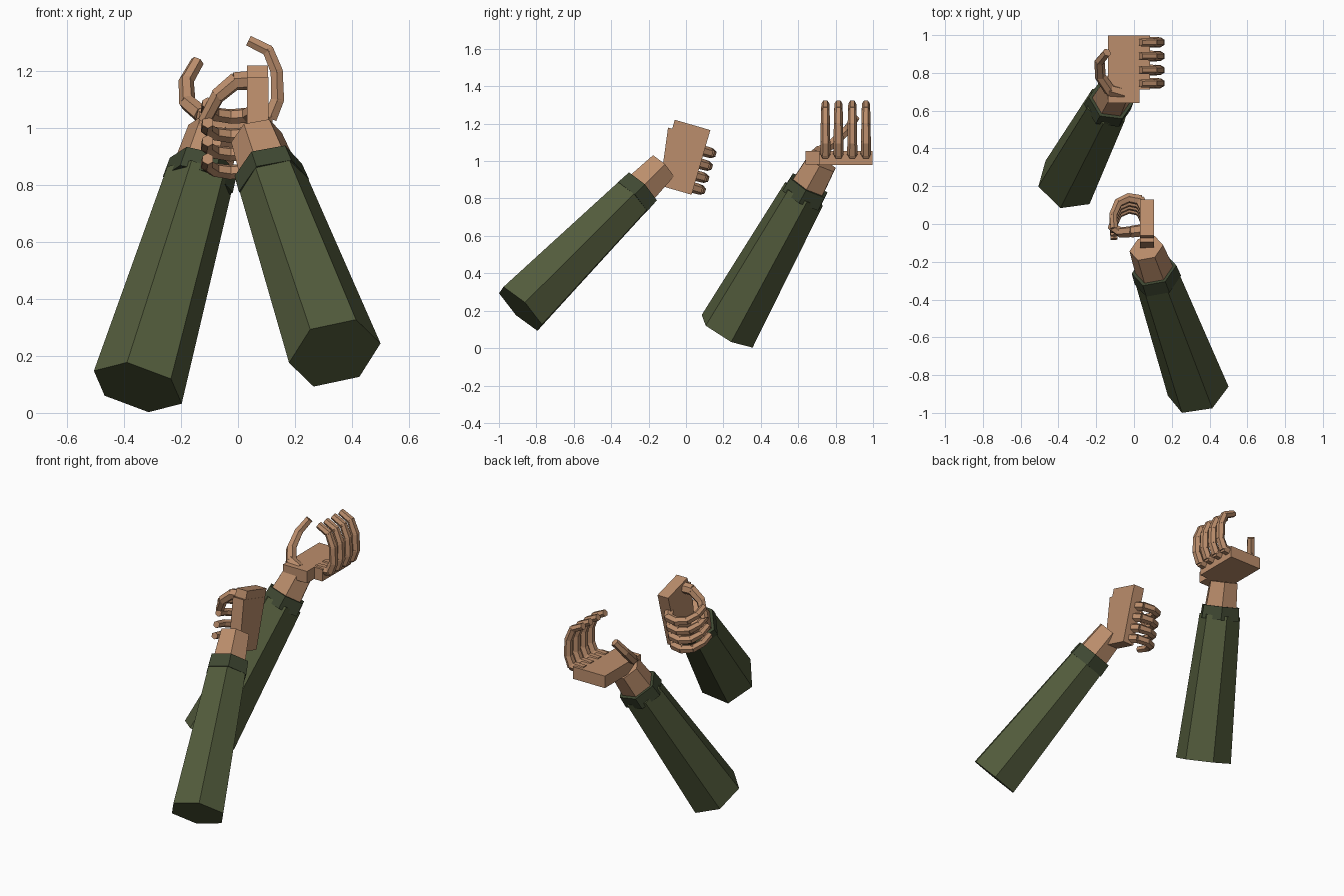
import bpy, bmesh, math
from mathutils import Vector as V

if "Cube" in bpy.data.objects:
    bpy.data.objects.remove(bpy.data.objects["Cube"])


def material(name, color):
    m = bpy.data.materials.new(name)
    m.diffuse_color = (*color, 1)
    m.use_nodes = True
    m.node_tree.nodes["Principled BSDF"].inputs["Base Color"].default_value = m.diffuse_color
    return m


GREEN = material("sleeve_green", (0.085, 0.105, 0.045))
DARK = material("cuff_green", (0.05, 0.065, 0.032))
SKIN = material("skin", (0.50, 0.27, 0.15))


def finish(bm, name, mat):
    bmesh.ops.recalc_face_normals(bm, faces=bm.faces)
    me = bpy.data.meshes.new(name)
    bm.to_mesh(me)
    bm.free()
    me.materials.append(mat)
    bpy.context.collection.objects.link(bpy.data.objects.new(name, me))


def add_prism(bm, a, b, ra, rb, ref, sides=6):
    """Tapered prism from a to b, with one corner pointing along ref."""
    a, b, ref = V(a), V(b), V(ref)
    d = (b - a).normalized()
    u = (ref - d * ref.dot(d)).normalized()
    w = d.cross(u)
    rings = []
    for c, r in ((a, ra), (b, rb)):
        rings.append([bm.verts.new(c + r * (u * math.cos(k * math.tau / sides) + w * math.sin(k * math.tau / sides)))
                      for k in range(sides)])
    for k in range(sides):
        j = (k + 1) % sides
        bm.faces.new((rings[0][k], rings[0][j], rings[1][j], rings[1][k]))
    bm.faces.new(rings[0])
    bm.faces.new(rings[1])


def prism(name, mat, *args):
    bm = bmesh.new()
    add_prism(bm, *args)
    finish(bm, name, mat)


def slab(name, outline, to_world, depth):
    """Flat plate from an outline in finger/thumb axes, thickened away from the palm."""
    bm = bmesh.new()
    top = [bm.verts.new(to_world(f, t, 0)) for f, t in outline]
    low = [bm.verts.new(to_world(f, t, -depth)) for f, t in outline]
    n = len(top)
    bm.faces.new(top)
    bm.faces.new(low)
    for k in range(n):
        j = (k + 1) % n
        bm.faces.new((top[k], top[j], low[j], low[k]))
    finish(bm, name, SKIN)


def digit(name, path, ref, r0, r1):
    """Chain of straight segments with slightly overlapping joints."""
    bm = bmesh.new()
    n = len(path) - 1
    for k in range(n):
        a, b = V(path[k]), V(path[k + 1])
        r = r0 + (r1 - r0) * k / max(1, n - 1)
        d = (b - a).normalized() * 0.006
        add_prism(bm, a - d, b + d, r, r * 0.92, ref)
    finish(bm, name, SKIN)


def arm(side, elbow, cuff, corner, reach, origin, f, t, n, palm, block, finger, finger_t, thumb):
    elbow, cuff, origin, f, t, n = map(V, (elbow, cuff, origin, f, t, n))
    d = (cuff - elbow).normalized()
    X = (1, 0, 0)
    # sleeve, cuff and wrist
    prism(side + "_sleeve", GREEN, elbow, cuff - d * 0.02, 0.166, 0.122, corner)
    prism(side + "_cuff", DARK, cuff - d * 0.045, cuff + d * 0.035, 0.127, 0.122, X)
    prism(side + "_wrist", SKIN, cuff, cuff + d * reach, 0.106, 0.092, X)

    def world(a, b, c):
        return origin + f * a + t * b + n * c

    # palm and thumb mount
    slab(side + "_palm", palm, world, 0.075)
    slab(side + "_thumb_mount", block, world, 0.074)
    # fingers and thumb
    for i, ft in enumerate(finger_t):
        digit(f"{side}_finger_{i + 1}", [world(a, ft, c) for a, c in finger], t, 0.030, 0.023)
    digit(side + "_thumb", thumb, f, 0.035, 0.026)


# closed fist, thumb up
arm("right", (0.34, -0.885, 0.21), (0.115, -0.265, 0.83), (0.16, 0.025, 0.035), 0.2,
    (0.032, 0.03, 0.82), (0, 0.96, -0.278), (0, 0.278, 0.96), (-1, 0, 0),
    [(-0.176, 0), (0, 0), (0, 0.31), (-0.221, 0.31)],
    [(-0.198, 0.31), (0, 0.31), (0, 0.36), (-0.198, 0.36)],
    [(-0.03, -0.03), (0.03, 0.0), (0.042, 0.06), (0.015, 0.115), (-0.05, 0.142), (-0.12, 0.138)],
    (0.039, 0.105, 0.172, 0.243),
    [(0.07, -0.03, 1.17), (-0.01, -0.04, 1.165), (-0.07, -0.045, 1.115), (-0.115, -0.015, 1.03)])

# open hand, palm up
arm("left", (-0.352, 0.22, 0.09), (-0.13, 0.64, 0.84), (0.153, 0.02, -0.06), 0.18,
    (0.084, 0.997, 1.055), (1, 0, 0), (0, -1, 0), (0, 0, 1),
    [(-0.221, 0), (0, 0), (0, 0.285), (-0.221, 0.285)],
    [(-0.221, 0.285), (-0.055, 0.285), (-0.055, 0.357), (-0.221, 0.357)],
    [(-0.05, -0.02), (0.03, -0.015), (0.055, 0.045), (0.052, 0.145), (0.022, 0.218), (-0.042, 0.25)],
    (0.035, 0.108, 0.182, 0.252),
    [(-0.06, 0.69, 1.03), (-0.13, 0.71, 1.05), (-0.178, 0.78, 1.09), (-0.182, 0.86, 1.165), (-0.145, 0.905, 1.23)])
